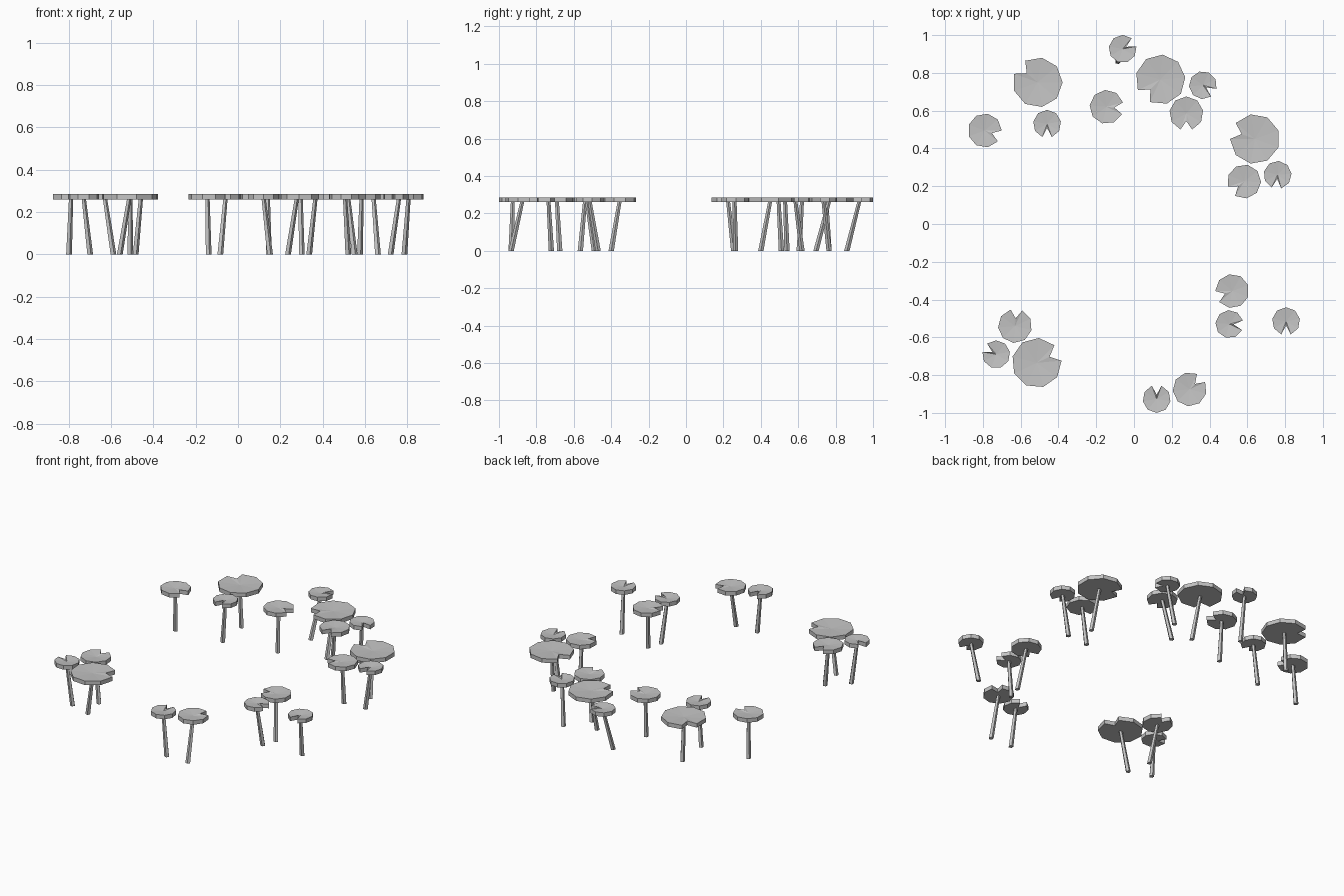
import bpy, bmesh
from math import radians, cos, sin, tau
from mathutils import Vector

cube = bpy.data.objects.get("Cube")
if cube:
    bpy.data.objects.remove(cube, do_unlink=True)

TOP, BOTTOM, DIP = 0.286, 0.26, 0.007
RIM = 9           # rim corners of a pad
STEM_SIDES = 5

grey = bpy.data.materials.new("soft grey")
grey.use_nodes = True
colour = (0.55, 0.55, 0.55, 1)
grey.diffuse_color = colour
grey.node_tree.nodes["Principled BSDF"].inputs["Base Color"].default_value = colour


def make_object(name, bm):
    bmesh.ops.recalc_face_normals(bm, faces=bm.faces[:])
    mesh = bpy.data.meshes.new(name)
    bm.to_mesh(mesh)
    bm.free()
    mesh.materials.append(grey)
    obj = bpy.data.objects.new(name, mesh)
    bpy.context.collection.objects.link(obj)
    return obj


def make_pad(name, x, y, radius, angle, notch):
    """Thick polygon disc with a wedge notch and a slightly sunken top."""
    step = tau / RIM
    outline = [(radius * notch, angle)]
    outline += [(radius, angle + step * (i + 0.5)) for i in range(RIM)]
    bm = bmesh.new()
    rings = [[bm.verts.new((x + r * cos(a), y + r * sin(a), z)) for r, a in outline]
             for z in (BOTTOM, TOP)]
    centres = [bm.verts.new((x, y, z)) for z in (BOTTOM, TOP - DIP)]
    low, high = rings
    for i in range(len(outline)):
        j = (i + 1) % len(outline)
        bm.faces.new((low[i], low[j], high[j], high[i]))
        bm.faces.new((high[i], high[j], centres[1]))
        bm.faces.new((low[j], low[i], centres[0]))
    make_object(name, bm)


def make_stem(name, foot, head):
    """Slim leaning stalk, a little wider at the foot."""
    bm = bmesh.new()
    rings = []
    for centre, radius in ((foot, 0.015), (head, 0.011)):
        rings.append([bm.verts.new(centre + radius * Vector((cos(a), sin(a), 0)))
                      for a in (tau * i / STEM_SIDES for i in range(STEM_SIDES))])
    low, high = rings
    for i in range(STEM_SIDES):
        j = (i + 1) % STEM_SIDES
        bm.faces.new((low[i], low[j], high[j], high[i]))
    bm.faces.new(low[::-1])
    bm.faces.new(high)
    make_object(name, bm)


# Each size: radius, notch depth, then pads as (x, y, notch angle, foot x, foot y)
sizes = {
    "large": (0.132, 0.57, [
        (-.51, .75, 140, -.51, .765), (.14, .765, 225, .145, .695),
        (.64, .45, 160, .66, .40), (-.515, -.735, 25, -.56, -.72)]),
    "medium": (0.09, 0.45, [
        (-.79, .495, -20, -.80, .51), (-.145, .62, -5, -.14, .605),
        (.277, .585, -90, .235, .62), (.583, .225, 218, .575, .255),
        (.52, -.355, 200, .55, -.40), (-.63, -.54, 85, -.59, -.565),
        (.295, -.875, 45, .30, -.935)]),
    "small": (0.074, 0.3, [
        (-.06, .927, 30, -.085, .86), (-.46, .53, -90, -.485, .54),
        (.365, .735, -35, .335, .765), (.76, .26, -95, .72, .265),
        (.505, -.53, -5, .52, -.49), (.805, -.515, -90, .785, -.47),
        (-.73, -.69, 150, -.70, -.675), (.12, -.926, 90, .15, -.935)]),
}

for size, (radius, notch, pads) in sizes.items():
    for n, (x, y, angle, fx, fy) in enumerate(pads, 1):
        make_pad(f"{size}_leaf_pad_{n}", x, y, radius, radians(angle), notch)
        make_stem(f"{size}_stem_{n}", Vector((fx, fy, 0)),
                  Vector((x, y, BOTTOM + 0.005)))
